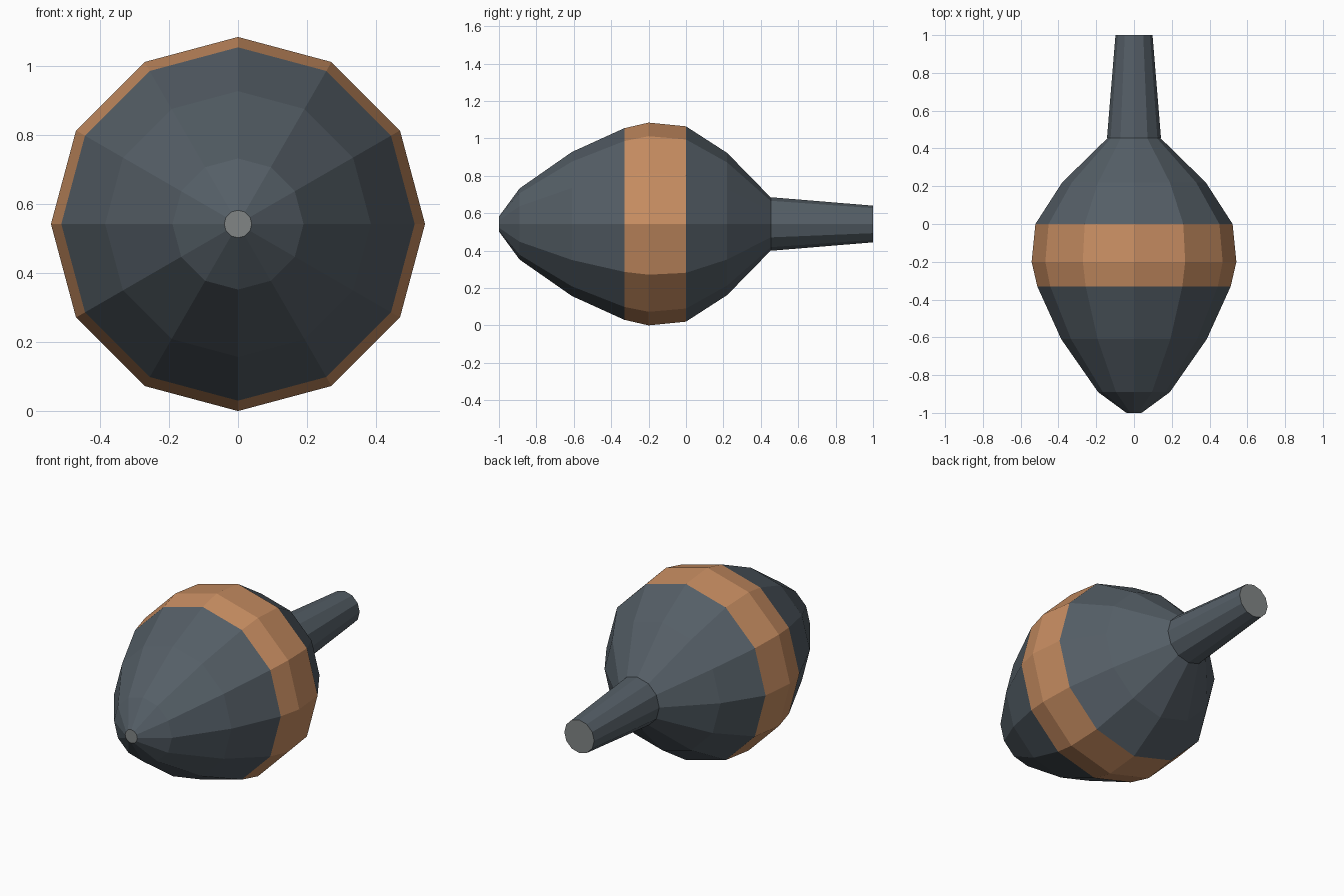
import bpy
import bmesh
from math import sin, cos, tau

cube = bpy.data.objects.get("Cube")
if cube:
    bpy.data.objects.remove(cube, do_unlink=True)

SIDES = 12
CENTRE_Z = 0.542


def material(name, rgb):
    mat = bpy.data.materials.new(name)
    mat.use_nodes = True
    colour = (*rgb, 1.0)
    mat.diffuse_color = colour
    mat.node_tree.nodes["Principled BSDF"].inputs["Base Color"].default_value = colour
    return mat


slate = material("slate", (0.09, 0.113, 0.134))
copper = material("copper", (0.58, 0.27, 0.122))
grey = material("end grey", (0.22, 0.235, 0.235))


def lathe(name, profile, materials, face_rule, cap_front=False, cap_back=False):
    """Turn a (y, radius) profile about the long axis, with flat facets."""
    bm = bmesh.new()
    rings = []
    for y, r in profile:
        rings.append([bm.verts.new((r * sin(tau * i / SIDES), y,
                                    CENTRE_Z + r * cos(tau * i / SIDES)))
                      for i in range(SIDES)])
    for a, b in zip(rings, rings[1:]):
        for i in range(SIDES):
            j = (i + 1) % SIDES
            bm.faces.new((a[i], a[j], b[j], b[i]))
    if cap_front:
        bm.faces.new(rings[0])
    if cap_back:
        bm.faces.new(rings[-1])
    bmesh.ops.recalc_face_normals(bm, faces=bm.faces)
    for face in bm.faces:
        face.material_index = face_rule(face)
    mesh = bpy.data.meshes.new(name)
    bm.to_mesh(mesh)
    bm.free()
    for mat in materials:
        mesh.materials.append(mat)
    obj = bpy.data.objects.new(name, mesh)
    bpy.context.collection.objects.link(obj)
    return obj


def is_cap(face):
    return len(face.verts) == SIDES


# Bulb-shaped body with a copper band round its widest part
def body_rule(face):
    if is_cap(face):
        return 2 if face.normal.y < 0 else 0
    return 1 if -0.33 < face.calc_center_median().y < 0 else 0


lathe("body",
      [(-1.0, 0.04), (-0.89, 0.19), (-0.61, 0.385), (-0.33, 0.512),
       (-0.2, 0.542), (0.0, 0.522), (0.22, 0.38), (0.455, 0.14)],
      [slate, copper, grey], body_rule, cap_front=True, cap_back=True)

# Tapered handle with a grey end
lathe("handle", [(0.455, 0.143), (1.0, 0.098)], [slate, grey],
      lambda face: 1 if is_cap(face) else 0, cap_back=True)
